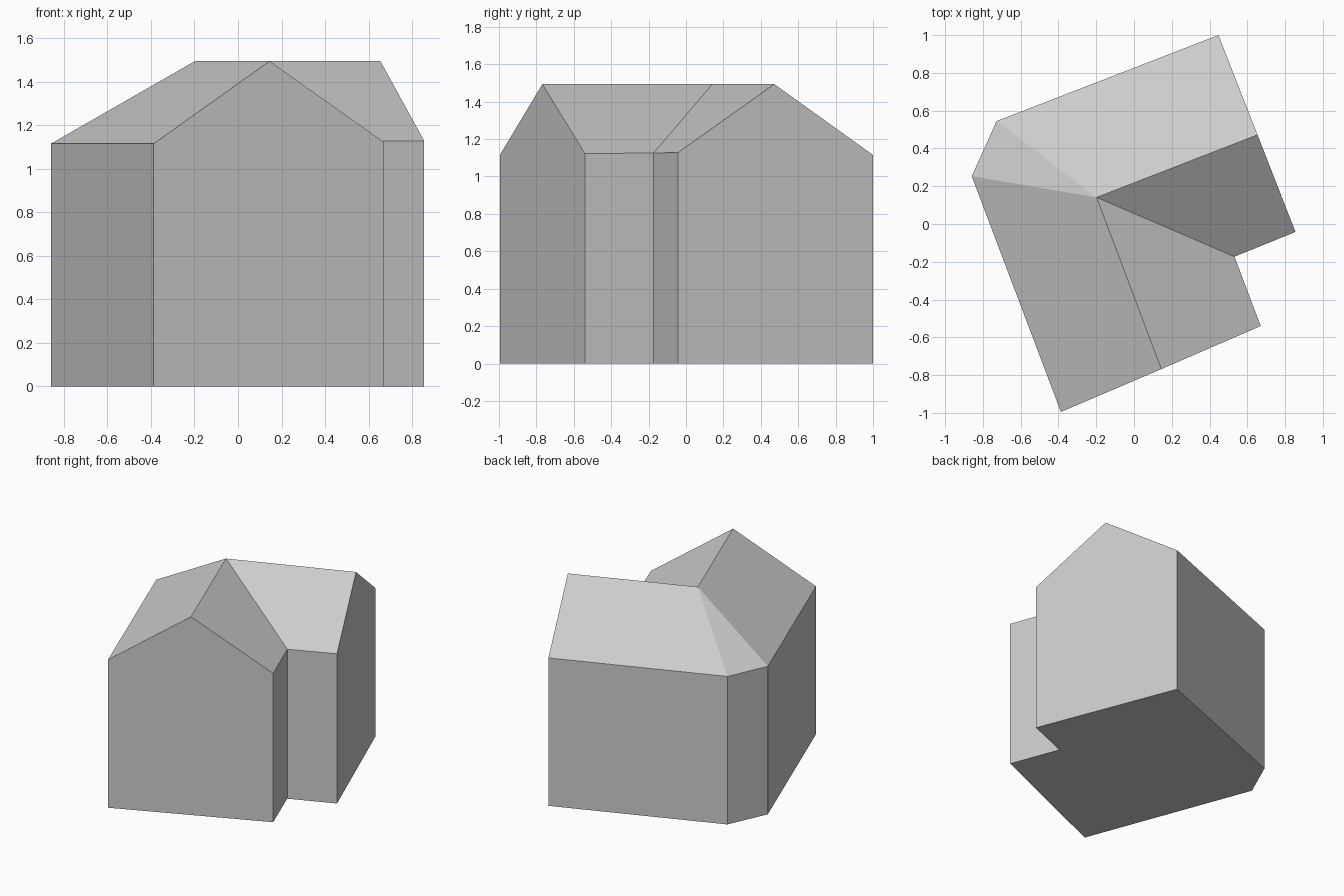
import bpy
import bmesh

old = bpy.data.objects.get("Cube")
if old:
    bpy.data.objects.remove(old, do_unlink=True)

# One plain grey for the whole building
grey = bpy.data.materials.new("plain grey")
grey.use_nodes = True
colour = (0.6, 0.6, 0.6, 1)
grey.diffuse_color = colour
grey.node_tree.nodes["Principled BSDF"].inputs["Base Color"].default_value = colour

# Eave corners, anticlockwise around the L-shaped plan
eaves = {
    "front_west": (-0.387, -0.995, 1.115),
    "front_east": (0.671, -0.54, 1.122),
    "notch": (0.532, -0.173, 1.126),
    "side_south": (0.855, -0.042, 1.128),
    "side_north": (0.447, 1.0, 1.115),
    "back_north": (-0.727, 0.545, 1.115),
    "back_west": (-0.859, 0.253, 1.115),
}
# Ridge ends and the point where the two ridges meet
ridge = {
    "peak": (-0.198, 0.141, 1.494),
    "front_apex": (0.145, -0.768, 1.494),
    "side_apex": (0.654, 0.472, 1.494),
}
points = {**eaves, **ridge}
for name, (x, y, z) in eaves.items():
    points["base_" + name] = (x, y, 0)


def build(name, faces):
    bm = bmesh.new()
    verts = {}
    for face in faces:
        for key in face:
            if key not in verts:
                verts[key] = bm.verts.new(points[key])
        bm.faces.new([verts[key] for key in face])
    mesh = bpy.data.meshes.new(name)
    bm.to_mesh(mesh)
    bm.free()
    mesh.materials.append(grey)
    bpy.context.collection.objects.link(bpy.data.objects.new(name, mesh))


# Walls with two gables, and the floor
gables = {"front_west": "front_apex", "side_south": "side_apex"}
corners = list(eaves)
walls = [["base_" + c for c in reversed(corners)]]
for a, b in zip(corners, corners[1:] + corners[:1]):
    top = [b, gables[a], a] if a in gables else [b, a]
    walls.append(["base_" + a, "base_" + b] + top)
build("walls", walls)

# Roof slopes around the peak
build("roof", [
    ("back_west", "front_west", "front_apex", "peak"),
    ("front_apex", "front_east", "notch", "peak"),
    ("notch", "side_south", "side_apex", "peak"),
    ("side_apex", "side_north", "back_north", "peak"),
    ("back_north", "back_west", "peak"),
])
